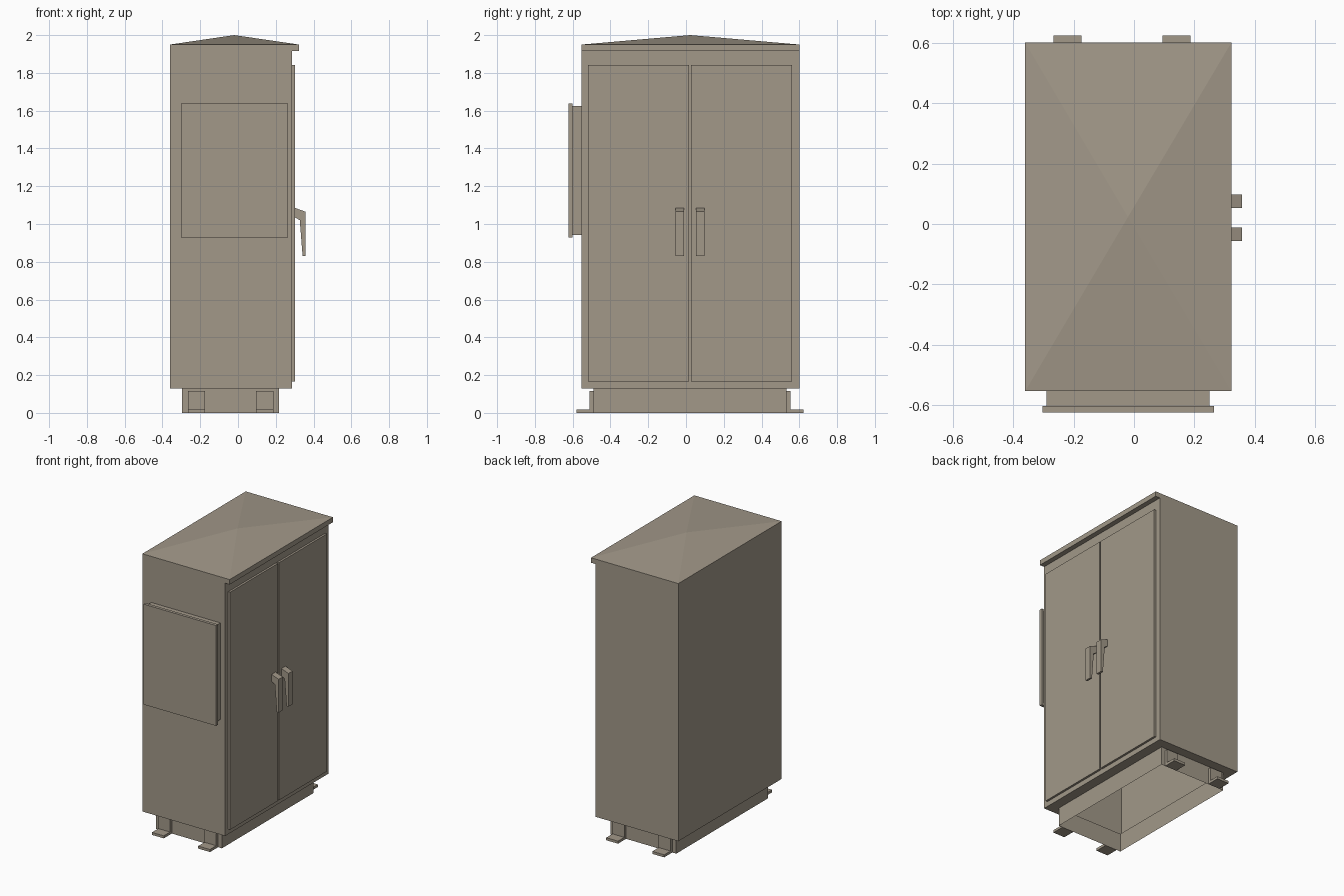
import bpy, bmesh
from mathutils import Vector

cube = bpy.data.objects.get("Cube")
if cube:
    bpy.data.objects.remove(cube, do_unlink=True)

paint = bpy.data.materials.new("taupe_paint")
paint.use_nodes = True
colour = (0.36, 0.315, 0.25, 1)
paint.diffuse_color = colour
paint.node_tree.nodes["Principled BSDF"].inputs["Base Color"].default_value = colour


def finish(name, bm):
    """Turn a bmesh into a painted object."""
    bmesh.ops.recalc_face_normals(bm, faces=bm.faces)
    mesh = bpy.data.meshes.new(name)
    bm.to_mesh(mesh)
    bm.free()
    mesh.materials.append(paint)
    obj = bpy.data.objects.new(name, mesh)
    bpy.context.collection.objects.link(obj)
    return obj


def box_bm(x, y, z):
    """Box spanning three (low, high) ranges."""
    bm = bmesh.new()
    bmesh.ops.create_cube(bm, size=1)
    for v in bm.verts:
        v.co = [r[0] if c < 0 else r[1] for c, r in zip(v.co, (x, y, z))]
    return bm


def box(name, x, y, z):
    return finish(name, box_bm(x, y, z))


def extrude_profile(name, points, offset):
    """Prism made by sweeping a closed outline along an offset."""
    bm = bmesh.new()
    face = bm.faces.new([bm.verts.new(p) for p in points])
    swept = bmesh.ops.extrude_face_region(bm, geom=[face])["geom"]
    bmesh.ops.translate(bm, vec=Vector(offset),
                        verts=[g for g in swept if isinstance(g, bmesh.types.BMVert)])
    return finish(name, bm)


# Cabinet body: hollow shell, its floor a rim around the open base
BODY_X, BODY_Y, FLOOR, EAVES = (-0.36, 0.287), (-0.553, 0.6), 0.13, 1.95
BASE_X, BASE_Y = (-0.297, 0.217), (-0.49, 0.533)
bm = box_bm(BODY_X, BODY_Y, (FLOOR, EAVES))
bm.faces.ensure_lookup_table()
floor = min(bm.faces, key=lambda f: f.calc_center_median().z)
bmesh.ops.inset_individual(bm, faces=[floor], thickness=0.06)
for v in floor.verts:
    v.co.x = BASE_X[v.co.x > 0]
    v.co.y = BASE_Y[v.co.y > 0]
# Plinth skirt continues down from the rim and is open below
skirt = bmesh.ops.extrude_discrete_faces(bm, faces=[floor])["faces"][0]
rim = sorted((v for v in bm.verts if abs(v.co.z - FLOOR) < 1e-4
              and abs(v.co.x - BODY_X[0]) > 0.01 and abs(v.co.x - BODY_X[1]) > 0.01),
             key=lambda v: v.co.z)
bmesh.ops.delete(bm, geom=[skirt], context='FACES')
inner = [e for e in bm.edges if e.is_boundary]
sides = bmesh.ops.extrude_edge_only(bm, edges=inner)["geom"]
for v in (g for g in sides if isinstance(g, bmesh.types.BMVert)):
    v.co.z = 0
finish("cabinet_body", bm)

# Roof: shallow pyramid over the eaves, with a drip lip above the doors
ROOF_FRONT = 0.322
bm = bmesh.new()
apex = bm.verts.new((-0.02, 0.023, 2))
eaves = [bm.verts.new((x, y, EAVES)) for x, y in
         ((BODY_X[0], BODY_Y[0]), (ROOF_FRONT, BODY_Y[0]),
          (ROOF_FRONT, BODY_Y[1]), (BODY_X[0], BODY_Y[1]))]
for i in range(4):
    bm.faces.new((eaves[i], eaves[(i + 1) % 4], apex))
bm.faces.new(eaves[::-1])
finish("roof", bm)
box("roof_lip", (BODY_X[1], ROOF_FRONT), BODY_Y, (1.915, EAVES))

# Double doors with lever handles, mirrored about the middle gap
MID = 0.021
LEVER = ((0.302, 1.085), (0.357, 1.065), (0.357, 0.83),
         (0.342, 0.83), (0.327, 1.02), (0.302, 1.035))
for side, sign in (("near", -1), ("far", 1)):
    box(f"{side}_door", (BODY_X[1], 0.302),
        sorted((MID + sign * 0.006, MID + sign * 0.54)), (0.165, 1.842))
    extrude_profile(f"{side}_door_handle",
                    [(x, MID + sign * 0.032, z) for x, z in LEVER],
                    (0, sign * 0.045, 0))

# Vent box on the end wall, capped by a wider cover
box("vent_box", (-0.29, 0.25), (-0.602, BODY_Y[0]), (0.943, 1.625))
box("vent_cover", (-0.303, 0.265), (-0.623, -0.602), (0.928, 1.637))

# Angle brackets on both ends of the plinth
ANGLE = ((0, 0), (0.09, 0), (0.09, 0.018), (0.02, 0.018), (0.02, 0.115), (0, 0.115))
for end, wall, sign in (("front", BASE_Y[0], -1), ("back", BASE_Y[1], 1)):
    for side, x in (("right", -0.266), ("left", 0.095)):
        extrude_profile(f"{end}_{side}_foot_bracket",
                        [(x, wall + sign * d, z) for d, z in ANGLE], (0.092, 0, 0))
